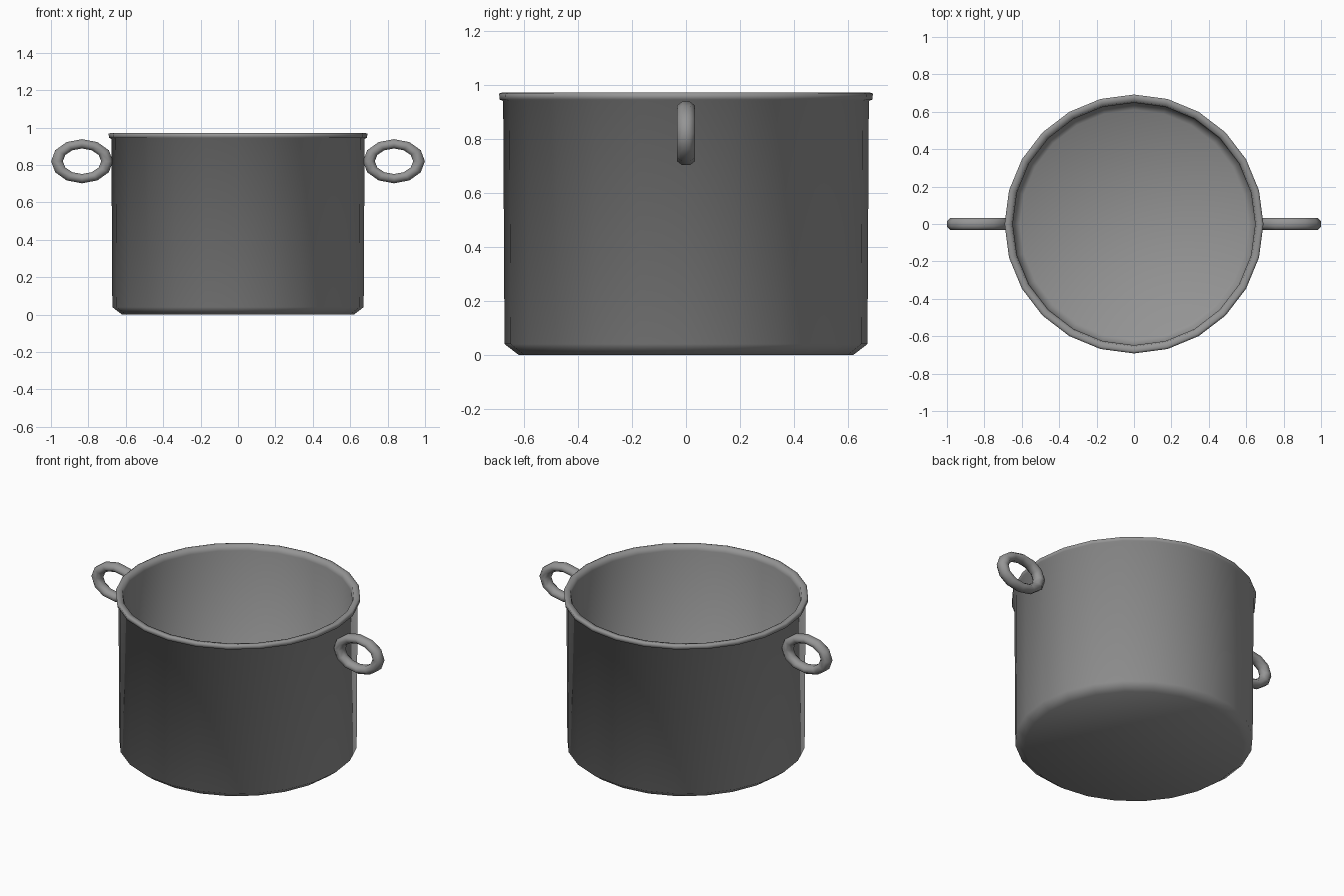
import bpy, bmesh
from math import sin, cos, pi, tau

cube = bpy.data.objects.get("Cube")
if cube:
    bpy.data.objects.remove(cube, do_unlink=True)

steel = bpy.data.materials.new("grey steel")
steel.use_nodes = True
GREY = (0.3, 0.3, 0.3, 1)
steel.diffuse_color = GREY
steel.node_tree.nodes["Principled BSDF"].inputs["Base Color"].default_value = GREY


def finish(name, bm):
    """Turn a bmesh into a smooth-shaded steel object."""
    bmesh.ops.recalc_face_normals(bm, faces=bm.faces)
    mesh = bpy.data.meshes.new(name)
    bm.to_mesh(mesh)
    bm.free()
    mesh.materials.append(steel)
    for p in mesh.polygons:
        p.use_smooth = True
    obj = bpy.data.objects.new(name, mesh)
    bpy.context.collection.objects.link(obj)
    return obj


def bridge(bm, a, b):
    n = len(a)
    for i in range(n):
        bm.faces.new((a[i], a[(i + 1) % n], b[(i + 1) % n], b[i]))


# Pot: outer wall, rolled rim, inner wall and floor as one lathed shell
SIDES = 24
profile = [(0.62, 0.0), (0.672, 0.04), (0.677, 0.94), (0.69, 0.945),
           (0.692, 0.967), (0.68, 0.972), (0.655, 0.967), (0.648, 0.94),
           (0.645, 0.05), (0.61, 0.02)]
bm = bmesh.new()
rings = [[bm.verts.new((r * cos(tau * i / SIDES), r * sin(tau * i / SIDES), z))
          for i in range(SIDES)] for r, z in profile]
for lower, upper in zip(rings, rings[1:]):
    bridge(bm, lower, upper)
bm.faces.new(rings[0])
bm.faces.new(rings[-1])
finish("pot_body", bm)


# Handles: oval rings standing upright on each side
def handle(name, side, around=12, tube=8):
    bm = bmesh.new()
    loops = []
    for i in range(around):
        a = tau * i / around
        loop = []
        for j in range(tube):
            b = tau * (j + 0.5) / tube
            x = 0.834 + (0.134 + 0.034 * cos(b)) * cos(a)
            z = 0.82 + (0.093 + 0.027 * cos(b)) * sin(a)
            loop.append(bm.verts.new((side * x, 0.036 * sin(b), z)))
        loops.append(loop)
    for i in range(around):
        bridge(bm, loops[i], loops[(i + 1) % around])
    finish(name, bm)


handle("left_handle", 1)
handle("right_handle", -1)
